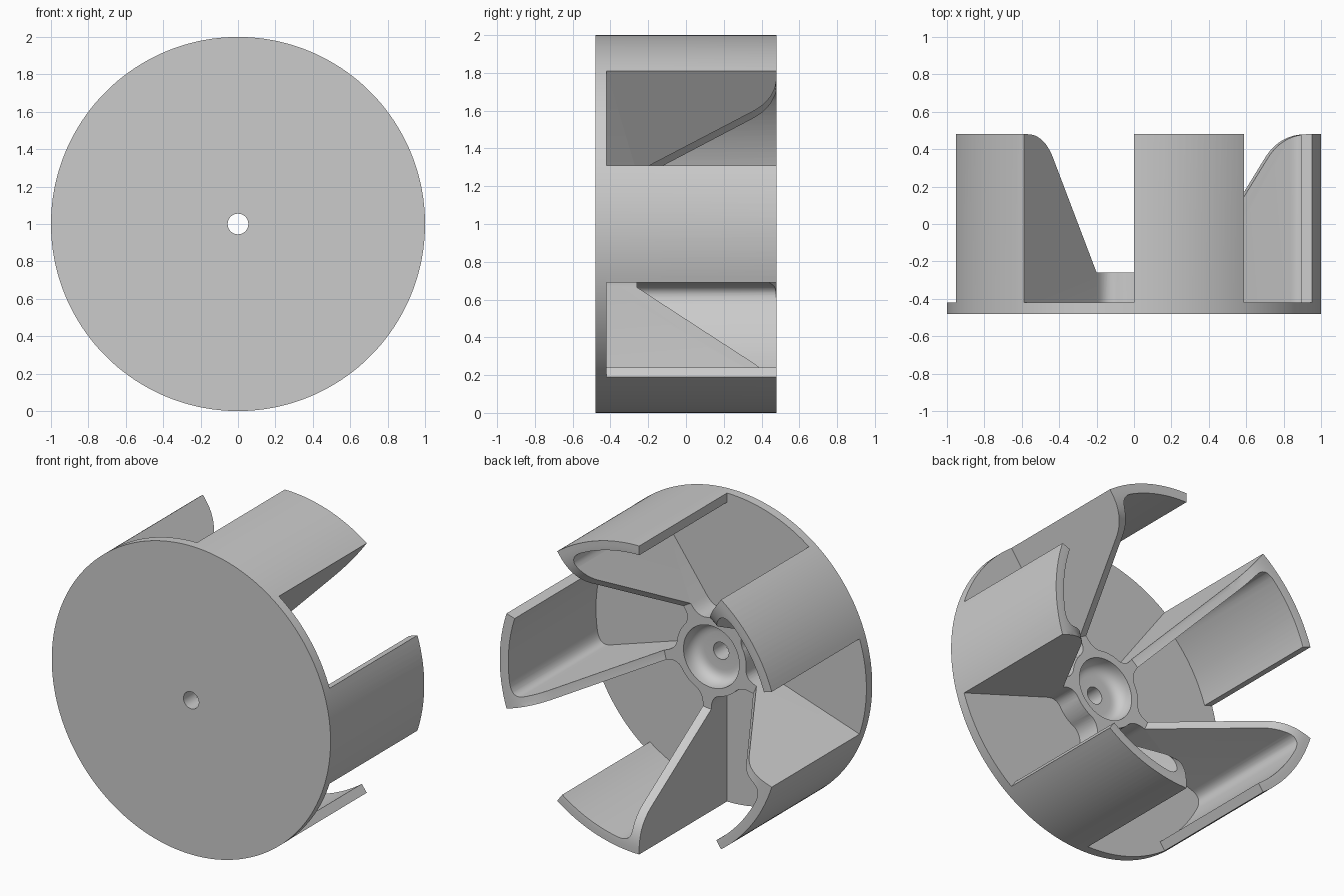
import bpy, bmesh
from math import sin, cos, pi, radians
from mathutils import Vector, Matrix

if "Cube" in bpy.data.objects:
    bpy.data.objects.remove(bpy.data.objects["Cube"])

GREY = (0.6, 0.6, 0.6, 1)
grey = bpy.data.materials.new("plain grey")
grey.use_nodes = True
grey.diffuse_color = GREY
grey.node_tree.nodes["Principled BSDF"].inputs["Base Color"].default_value = GREY

FLOOR, BACK, FRONT = -0.42, 0.48, -0.48
HUB_R, INNER_R, BLADE_T, HOLE_R = 0.25, 0.94, 0.06, 0.055
STEPS = 180


def polar(r, a):
    return Vector((r * cos(a), r * sin(a)))


def curve(p0, c, p1, n=8):
    """Rounded corner from p0 to p1 around the control point c."""
    p0, c, p1 = Vector(p0), Vector(c), Vector(p1)
    return [p0 * (1 - t) ** 2 + c * 2 * t * (1 - t) + p1 * t * t
            for t in (i / n for i in range(n + 1))]


def finish(name, bm):
    bmesh.ops.recalc_face_normals(bm, faces=bm.faces)
    mesh = bpy.data.meshes.new(name)
    bm.to_mesh(mesh)
    bm.free()
    mesh.materials.append(grey)
    ob = bpy.data.objects.new(name, mesh)
    bpy.context.collection.objects.link(ob)
    return ob


def revolve(name, profile):
    """Spin a closed (radius, y) profile around the wheel axle."""
    bm = bmesh.new()
    vs = [bm.verts.new((r, y, 1)) for r, y in profile]
    es = [bm.edges.new((vs[i], vs[(i + 1) % len(vs)])) for i in range(len(vs))]
    bmesh.ops.spin(bm, geom=vs + es, cent=(0, 0, 1), axis=(0, 1, 0),
                   angle=2 * pi, steps=STEPS, use_merge=False)
    bmesh.ops.remove_doubles(bm, verts=bm.verts, dist=1e-5)
    # drop the leftover edges lying on the axle
    bmesh.ops.delete(bm, geom=[e for e in bm.edges if not e.link_faces], context="EDGES")
    return finish(name, bm)


def smooth(ob):
    bpy.ops.object.select_all(action="DESELECT")
    ob.select_set(True)
    bpy.context.view_layer.objects.active = ob
    bpy.ops.object.shade_smooth_by_angle(angle=radians(30))


# Front disc with the axle hole
disc = revolve("front_disc", [(HOLE_R, FRONT), (1, FRONT), (1, FLOOR), (HOLE_R, FLOOR)])

# Outline of the hub, five blades and five rim segments
outline = []
step = radians(2)
for k in range(5):
    a = radians(72 * k - 18)
    along = polar(1, a)
    across = polar(1, a + pi / 2) * BLADE_T
    # hub fillet into the leading face of the blade
    outline += curve(polar(HUB_R, a - radians(18)), polar(HUB_R, a) , along * 0.33)
    # outer and inner arcs of the rim segment
    outline += [polar(1, a + step * i) for i in range(19)]
    outline += [polar(INNER_R, a + step * i) for i in range(18, 4, -1)]
    # fillet from the rim into the trailing face of the blade
    corner = along * (INNER_R ** 2 - BLADE_T ** 2) ** 0.5 + across
    outline += curve(polar(INNER_R, a + step * 4.5 ), corner, corner - along * 0.08)
    # trailing face back to the hub
    foot = along * 0.24 + across
    outline += curve(foot + along * 0.09, foot, polar(HUB_R, a + radians(31)))
    outline += [polar(HUB_R, a + radians(d)) for d in (36, 41, 46, 50)]

bm = bmesh.new()
face = bm.faces.new([bm.verts.new((p.x, FLOOR, 1 + p.y)) for p in outline])
grown = bmesh.ops.extrude_face_region(bm, geom=[face], use_keep_orig=True)["geom"]
bmesh.ops.translate(bm, vec=(0, BACK - FLOOR + 0.05, 0),
                    verts=[g for g in grown if isinstance(g, bmesh.types.BMVert)])
impeller = finish("blades_and_rim", bm)

# Revolved cutter: axle hole, hub dish, sloping blade edges, flat rim ends
profile = [(0, -0.6), (HOLE_R, -0.6), (HOLE_R, -0.36)]
profile += [tuple(p) for p in curve((0.12, -0.36), (0.2, -0.36), (0.2, -0.26))]
profile += [(0.34, -0.26)]
profile += [tuple(p) for p in curve((0.734, 0.35), (0.817, BACK), (0.97, BACK), 12)]
profile += [(1.1, BACK), (1.1, 0.6), (0, 0.6)]
cutter = revolve("edge_cutter", profile)
cutter.hide_render = True

cut = impeller.modifiers.new("edge cut", "BOOLEAN")
cut.operation = "DIFFERENCE"
cut.solver = "EXACT"
cut.object = cutter
bpy.context.view_layer.objects.active = impeller
bpy.ops.object.modifier_apply(modifier=cut.name)
bpy.data.objects.remove(cutter)

for ob in (disc, impeller):
    smooth(ob)
